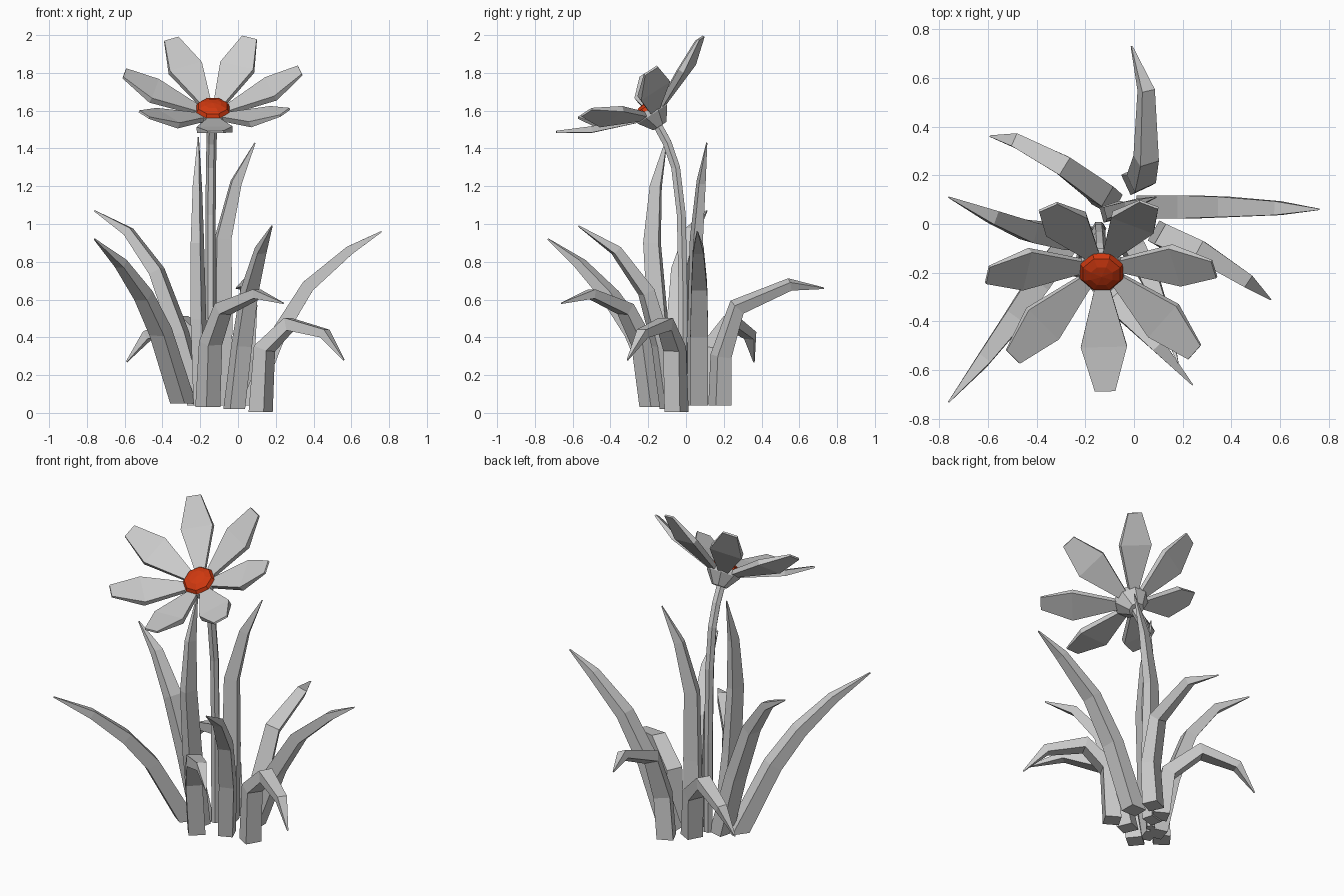
import bpy, bmesh, math
from mathutils import Vector, Matrix

if "Cube" in bpy.data.objects:
    bpy.data.objects.remove(bpy.data.objects["Cube"])


def loft(name, rings, matrix=None):
    """Flat-faced closed mesh through a list of equal-length rings."""
    n = len(rings[0])
    verts = [v for r in rings for v in r]
    faces = [list(range(n))[::-1], [len(verts) - n + i for i in range(n)]]
    for k in range(len(rings) - 1):
        for i in range(n):
            j = (i + 1) % n
            faces.append([k*n + i, k*n + j, k*n + n + j, k*n + n + i])
    me = bpy.data.meshes.new(name)
    me.from_pydata([tuple(v) for v in verts], [], faces)
    ob = bpy.data.objects.new(name, me)
    bpy.context.collection.objects.link(ob)
    if matrix:
        me.transform(matrix)
    # consistent outward normals
    bm = bmesh.new()
    bm.from_mesh(me)
    bmesh.ops.recalc_face_normals(bm, faces=bm.faces)
    bm.to_mesh(me)
    bm.free()
    return ob


def tangent(pts, i):
    a, b = pts[max(i - 1, 0)], pts[min(i + 1, len(pts) - 1)]
    return (b - a).normalized()


def leaf(name, path, side=None, width=0.095, thick=0.08, roll=0):
    """Tapering blade of rectangular section; side = angle of its width direction."""
    pts = [Vector(p) for p in path]
    d = pts[-1] - pts[0]
    ang = math.atan2(d.y, d.x) + math.pi / 2 if side is None else math.radians(side)
    c, s = math.cos(math.radians(roll)), math.sin(math.radians(roll))
    rings = []
    for i, p in enumerate(pts):
        t = tangent(pts, i)
        w = Vector((math.cos(ang), math.sin(ang), 0))
        w = (w - t * w.dot(t)).normalized()
        n = t.cross(w)
        w, n = w * c + n * s, n * c - w * s
        hw = width / 2 * (1, 1, 0.88, 0.6, 0.06)[i]
        ht = thick / 2 * (1.15, 1, 0.85, 0.6, 0.08)[i]
        ring = [p + w*hw + n*ht, p - w*hw + n*ht, p - w*hw - n*ht, p + w*hw - n*ht]
        if i == 0:  # flat cut at the ground
            ring = [v + t * ((p.z - v.z) / t.z) for v in ring]
        rings.append(ring)
    return loft(name, rings)


# Leaves
leaf("leaf_back", [(.01, .18, .04), (.03, .185, .3), (.05, .27, .56), (.05, .55, .68), (-.01, .73, .66)],
     side=0, roll=25)
leaf("leaf_back_left", [(-.11, .1, .05), (-.14, .13, .33), (-.29, .24, .48), (-.48, .34, .41), (-.59, .36, .27)])
leaf("leaf_left", [(-.21, -.05, .04), (-.31, -.05, .42), (-.43, -.03, .75), (-.58, .03, .96), (-.76, .11, 1.07)])
leaf("leaf_front_left", [(-.29, -.1, .05), (-.41, -.27, .43), (-.5, -.4, .62), (-.62, -.56, .79), (-.76, -.73, .92)])
leaf("leaf_front_right", [(-.16, -.18, .03), (-.145, -.23, .37), (-.08, -.32, .55), (.1, -.5, .63), (.24, -.66, .58)])
leaf("leaf_front", [(-.02, -.08, .02), (.02, -.13, .36), (.06, -.21, .64), (.12, -.37, .86), (.18, -.57, .99)],
     width=0.085)
leaf("leaf_right_low", [(.12, -.05, .005), (.14, -.06, .34), (.27, -.11, .47), (.46, -.23, .42), (.56, -.31, .28)])
leaf("leaf_right", [(.06, .07, .04), (.215, .07, .42), (.37, .07, .67), (.59, .065, .86), (.76, .06, .96)], side=90)
leaf("leaf_tall_right", [(-.09, .05, .04), (-.08, .05, .5), (-.08, .055, .92), (-.01, .08, 1.22), (.09, .11, 1.43)],
     side=15, width=0.09, thick=.06)
leaf("leaf_tall_left", [(-.19, -.1, .04), (-.21, -.15, .5), (-.215, -.18, .9), (-.215, -.16, 1.2), (-.21, -.1, 1.46)],
     side=75, thick=.06)

# Stem
pts = [Vector(p) for p in [(-.14, -.02, .04), (-.145, -.015, .6), (-.145, -.025, 1.05), (-.143, -.055, 1.3),
                           (-.14, -.1, 1.43), (-.137, -.16, 1.54)]]
rings = []
for i, p in enumerate(pts):
    t = tangent(pts, i)
    u = Vector((1, 0, 0))
    u = (u - t * u.dot(t)).normalized()
    v = t.cross(u)
    rings.append([p + 0.027 * (u * math.cos(a) + v * math.sin(a)) for a in [k * math.tau / 6 for k in range(6)]])
loft("stem", rings)

# Flower head frame, tilted toward the front
head = Matrix.Translation((-.133, -.2, 1.615)) @ Matrix.Rotation(math.radians(33), 4, 'X')

# Calyx under the petals
loft("calyx", [[Vector((r * math.cos(a), r * math.sin(a), z)) for a in [(k + .5) * math.tau / 8 for k in range(8)]]
               for r, z in ((.045, -.115), (.1, -.04), (.1, -.008))], head)

# Petals: radius, height, half width, half thickness
section = ((.05, -.035, .022, .012), (.31, .068, .095, .015), (.475, .158, .042, .005))
for k in range(7):
    rings = [[Vector((r, w, h + t)), Vector((r, -w, h + t)), Vector((r + t, -w, h - t)), Vector((r + t, w, h - t))]
             for r, h, w, t in section]
    loft(f"petal_{k + 1}", rings, head @ Matrix.Rotation(-math.pi / 2 + .03 + k * math.tau / 7, 4, 'Z'))

# Red flower centre
bpy.ops.mesh.primitive_uv_sphere_add(segments=8, ring_count=6, radius=0.095)
centre = bpy.context.object
centre.name = "flower_centre"
centre.data.transform(head @ Matrix.Translation((0, 0, -.008)) @ Matrix.Diagonal((1, 1, .42, 1))
                      @ Matrix.Rotation(math.pi / 8, 4, 'Z'))
red = bpy.data.materials.new("red")
red.diffuse_color = (0.62, 0.04, 0.005, 1)
red.use_nodes = True
red.node_tree.nodes["Principled BSDF"].inputs["Base Color"].default_value = red.diffuse_color
centre.data.materials.append(red)
